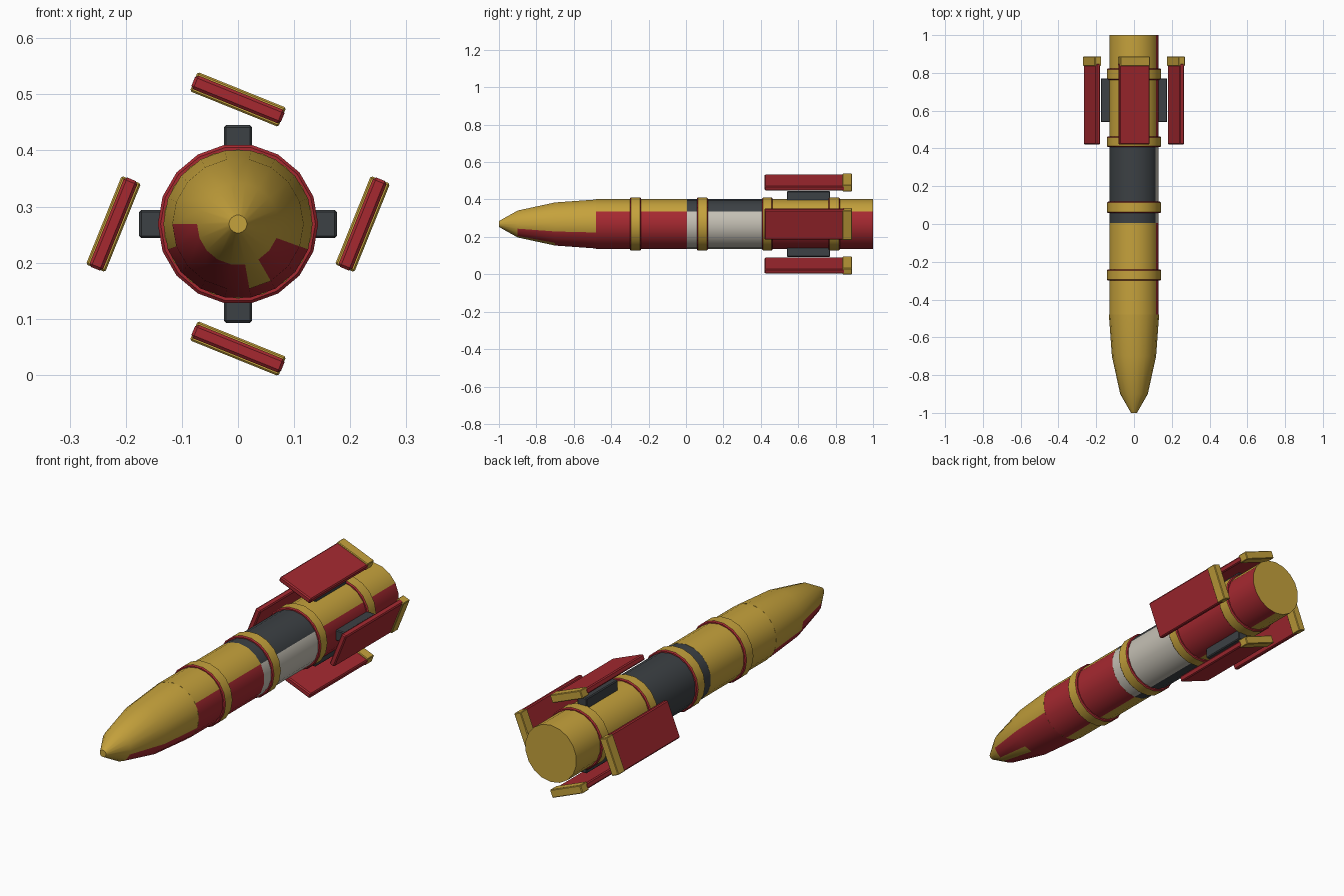
import bpy, bmesh
from math import sin, cos, radians, pi, degrees, atan2
from mathutils import Matrix, Vector

if "Cube" in bpy.data.objects:
    bpy.data.objects.remove(bpy.data.objects["Cube"])

CZ = 0.269   # height of the long axis
SIDES = 18


def material(name, rgb):
    m = bpy.data.materials.new(name)
    m.diffuse_color = (*rgb, 1)
    m.use_nodes = True
    m.node_tree.nodes["Principled BSDF"].inputs["Base Color"].default_value = m.diffuse_color
    return m


GOLD = material("gold", (0.56, 0.36, 0.045))
RED = material("red", (0.38, 0.022, 0.03))
DARK = material("dark", (0.045, 0.052, 0.058))
PALE = material("pale", (0.56, 0.53, 0.46))


def finish(name, bm, mats, smooth=None):
    bmesh.ops.recalc_face_normals(bm, faces=bm.faces)
    me = bpy.data.meshes.new(name)
    bm.to_mesh(me)
    bm.free()
    for m in mats:
        me.materials.append(m)
    ob = bpy.data.objects.new(name, me)
    bpy.context.collection.objects.link(ob)
    if smooth:
        bpy.ops.object.select_all(action='DESELECT')
        ob.select_set(True)
        bpy.context.view_layer.objects.active = ob
        bpy.ops.object.shade_smooth_by_angle(angle=radians(smooth))
    return ob


def lathe(name, profile, mats, pick, offset=0, caps=True, closed=False):
    """Turn (y, radius) points about the y axis; pick(segment, degrees) gives the material slot."""
    bm = bmesh.new()
    rings = []
    for y, r in profile:
        angles = [radians(offset) + 2 * pi * i / SIDES for i in range(SIDES)]
        rings.append([bm.verts.new((r * cos(a), y, CZ + r * sin(a))) for a in angles])
    pairs = list(zip(rings, rings[1:]))
    if closed:
        pairs.append((rings[-1], rings[0]))
    for s, (a, b) in enumerate(pairs):
        for i in range(SIDES):
            j = (i + 1) % SIDES
            f = bm.faces.new((a[i], a[j], b[j], b[i]))
            mid = (offset + 360 * (i + 0.5) / SIDES + 180) % 360 - 180
            f.material_index = pick(s, mid)
    if caps and not closed:
        bm.faces.new(rings[0])
        bm.faces.new(rings[-1])
    return finish(name, bm, mats, 30)


def block(name, size, centre, mat, bevel, quarter, tilt=0):
    """Bevelled box placed above the axis, then turned about it by quarter turns."""
    bm = bmesh.new()
    bmesh.ops.create_cube(bm, size=1)
    bmesh.ops.scale(bm, vec=size, verts=bm.verts)
    bmesh.ops.bevel(bm, geom=bm.edges[:], offset=bevel, segments=1, affect='EDGES')
    mx = (Matrix.Translation((0, 0, CZ)) @ Matrix.Rotation(quarter * pi / 2, 4, 'Y')
          @ Matrix.Translation(centre) @ Matrix.Rotation(radians(tilt), 4, 'Y'))
    bmesh.ops.transform(bm, matrix=mx, verts=bm.verts)
    return finish(name, bm, [mat])


# nose cone with a stepped red underside
def nose_colour(seg, a):
    if seg == 1:
        return int(a < -80 or -60 < a < -20)
    return int(seg == 2 and -160 < a < -20)


lathe("nose_cone", [(-1, 0.016), (-0.9, 0.073), (-0.7, 0.117), (-0.48, 0.133)],
      [GOLD, RED], nose_colour)


# body sections with a contrasting panel on the lower right
def panel(seg, a):
    return int(-90 < a < 30)


lathe("front_body", [(-0.48, 0.133), (0.005, 0.133)], [GOLD, RED], panel, 10)
lathe("middle_body", [(0.005, 0.1325), (0.43, 0.1325)], [DARK, PALE], panel, 10)
lathe("rear_body", [(0.43, 0.133), (1, 0.133)], [GOLD, RED], panel, 10)

# collars: gold bands with red rims
for n, (y0, y1) in enumerate([(-0.3, -0.24), (0.058, 0.118), (0.407, 0.463), (0.763, 0.823)]):
    lathe(f"collar_{n + 1}",
          [(y0, 0.125), (y0, 0.138), (y0 + 0.005, 0.143), (y1 - 0.005, 0.143), (y1, 0.138), (y1, 0.125)],
          [GOLD, RED], lambda s, a: int(s != 2), closed=True)

# four pads and tilted fins with gold tail edges
for q in range(4):
    block(f"pad_{q + 1}", (0.05, 0.232, 0.06), (0, 0.655, 0.146), DARK, 0.004, q)
    block(f"fin_{q + 1}", (0.172, 0.43, 0.026), (0, 0.635, 0.222), RED, 0.005, q, 22)
    block(f"fin_edge_{q + 1}", (0.17, 0.05, 0.037), (0, 0.862, 0.222), GOLD, 0.003, q, 22)
